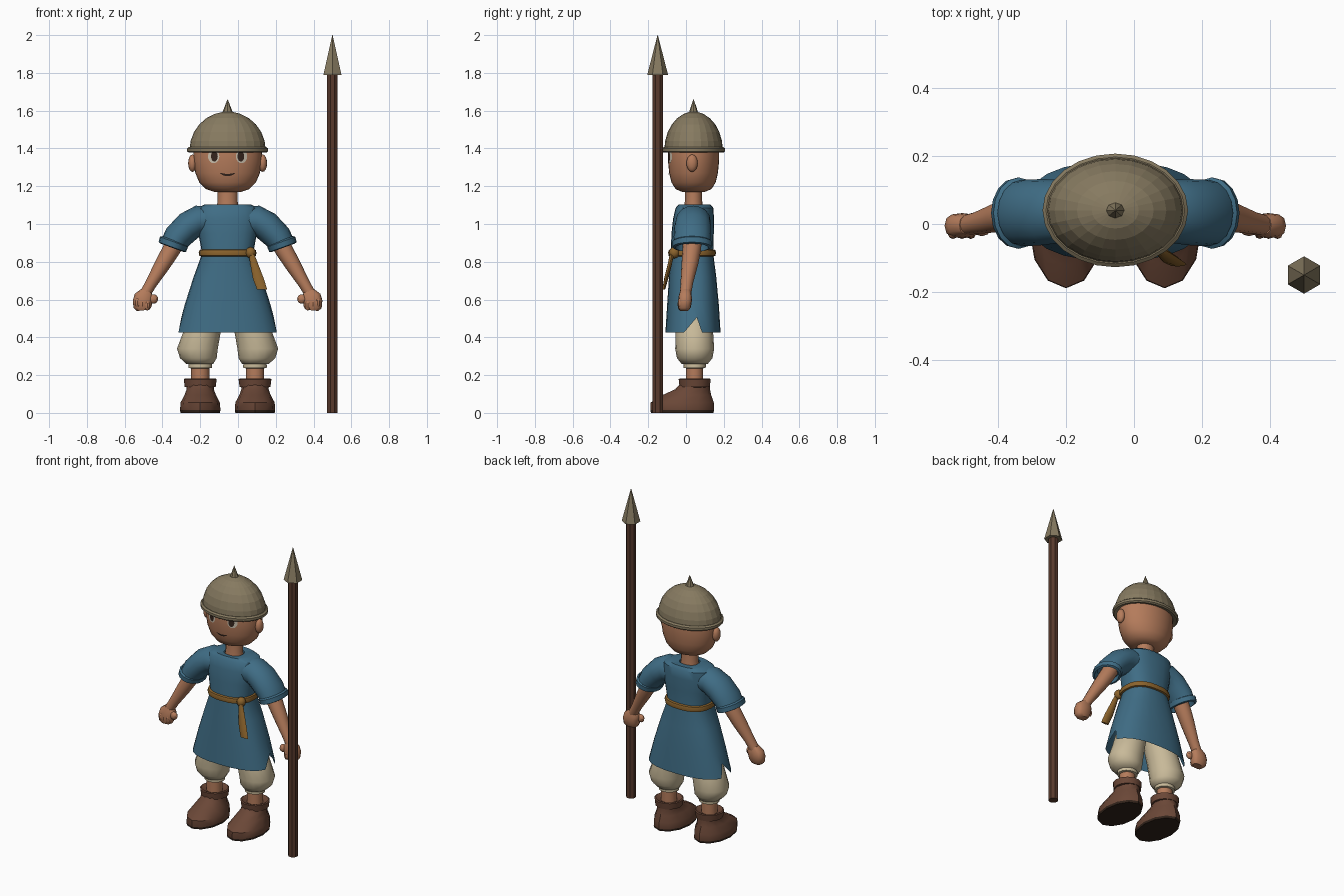
import bpy, bmesh, math
from mathutils import Vector

cube = bpy.data.objects.get("Cube")
if cube:
    bpy.data.objects.remove(cube, do_unlink=True)

CX, CY = -0.055, 0.04   # centre line of the figure


def material(name, r, g, b):
    m = bpy.data.materials.new(name)
    m.use_nodes = True
    m.diffuse_color = (r, g, b, 1)
    node = m.node_tree.nodes["Principled BSDF"]
    node.inputs["Base Color"].default_value = (r, g, b, 1)
    node.inputs["Roughness"].default_value = 0.8
    return m


SKIN = material("skin", 0.46, 0.2, 0.105)
BLUE = material("blue cloth", 0.05, 0.152, 0.235)
METAL = material("dull metal", 0.24, 0.195, 0.118)
WOOD = material("dark wood", 0.098, 0.042, 0.025)
LINEN = material("linen", 0.58, 0.49, 0.32)
OCHRE = material("ochre", 0.26, 0.125, 0.025)
LEATHER = material("leather", 0.145, 0.063, 0.038)
SOLE = material("dark sole", 0.03, 0.016, 0.01)
WHITE = material("eye white", 0.6, 0.53, 0.42)
DARK = material("dark brown", 0.035, 0.018, 0.012)


def finish(name, bm, mats, smooth=40):
    bmesh.ops.recalc_face_normals(bm, faces=bm.faces)
    mesh = bpy.data.meshes.new(name)
    bm.to_mesh(mesh)
    bm.free()
    for m in mats:
        mesh.materials.append(m)
    ob = bpy.data.objects.new(name, mesh)
    bpy.context.collection.objects.link(ob)
    if smooth:
        bpy.ops.object.select_all(action='DESELECT')
        ob.select_set(True)
        bpy.context.view_layer.objects.active = ob
        bpy.ops.object.shade_smooth_by_angle(angle=math.radians(smooth))
    return ob


def power(v, p):
    return math.copysign(abs(v) ** p, v)


def loft_mesh(rings, seg=16, s=1, p=1, caps=(True, True), turn=0.0):
    """Rings are (x, y, z, rx, ry, tilt); x is measured from the centre line."""
    bm = bmesh.new()
    loops = []
    for ring in rings:
        x, y, z, rx, ry = ring[:5]
        t = math.radians(ring[5]) if len(ring) > 5 else 0
        loop = []
        for i in range(seg):
            a = math.tau * i / seg + turn
            u, v = rx * power(math.cos(a), p), ry * power(math.sin(a), p)
            loop.append(bm.verts.new((CX + s * (x + u * math.cos(t)), y + v, z + u * math.sin(t))))
        loops.append(loop)
    for a, b in zip(loops, loops[1:]):
        for i in range(seg):
            j = (i + 1) % seg
            bm.faces.new((a[i], a[j], b[j], b[i]))
    if caps[0]:
        bm.faces.new(loops[0])
    if caps[1]:
        bm.faces.new(loops[-1])
    return bm, loops


def loft(name, rings, mat, smooth=40, **kw):
    return finish(name, loft_mesh(rings, **kw)[0], [mat], smooth)


def blob(name, x, y, z, rx, ry, rz, mat, seg=12):
    bm = bmesh.new()
    bmesh.ops.create_uvsphere(bm, u_segments=seg, v_segments=8, radius=1)
    for v in bm.verts:
        v.co = Vector((CX + x + v.co.x * rx, y + v.co.y * ry, z + v.co.z * rz))
    return finish(name, bm, [mat])


# Head and neck
HEAD = [(1.17, .07, .06), (1.185, .115, .095), (1.22, .15, .117), (1.27, .171, .129),
        (1.33, .181, .135), (1.40, .182, .136), (1.47, .165, .122), (1.53, .12, .09), (1.56, .06, .05)]
loft("head", [(0, CY, z, rx, ry) for z, rx, ry in HEAD], SKIN, seg=32, smooth=60)
loft("neck", [(0, CY, 1.06, .062, .055), (0, CY, 1.12, .053, .046), (0, CY, 1.2, .053, .046)], SKIN)


def face_y(x, z):
    """Front of the head at an offset x and height z."""
    for (z0, a0, b0), (z1, a1, b1) in zip(HEAD, HEAD[1:]):
        if z0 <= z <= z1:
            f = (z - z0) / (z1 - z0)
            a, b = a0 + f * (a1 - a0), b0 + f * (b1 - b0)
            return CY - b * math.sqrt(max(0, 1 - (x / a) ** 2))
    return CY


def decal(name, x, z, rx, rz, lift, mat, bend=0.0):
    """Thin oval laid on the face, optionally bent into a smile."""
    bm = bmesh.new()
    loops = []
    for k in (.01, .5, 1):
        loop = []
        for i in range(20):
            a = math.tau * i / 20
            u = k * math.cos(a)
            px, pz = x + rx * u, z + rz * k * math.sin(a) + bend * u * u
            loop.append(bm.verts.new((CX + px, face_y(px, pz) - lift, pz)))
        loops.append(loop)
    bm.faces.new(loops[0])
    for a, b in zip(loops, loops[1:]):
        for i in range(20):
            bm.faces.new((a[i], a[i - 1], b[i - 1], b[i]))
    ob = finish(name, bm, [mat])
    if sum(f.normal.y for f in ob.data.polygons) > 0:
        ob.data.flip_normals()


decal("mouth", 0, 1.259, .04, .006, .004, DARK, bend=.011)

# Helmet with open underside, rim and spike
dome = [(0, CY, 1.39 + .205 * math.sin(a), .202 * math.cos(a), .155 * math.cos(a))
        for a in [math.radians(d) for d in (0, 14, 28, 42, 56, 70, 82)]]
loft("helmet_dome", dome, METAL, smooth=0, seg=24, caps=(False, True))
loft("helmet_rim", [(0, CY, z, .2 + d, .153 + d) for z, d in
     ((1.385, -.018), (1.378, .006), (1.385, .014), (1.4, .014), (1.408, .004), (1.405, -.018))],
     METAL, seg=24, caps=(False, False))
loft("helmet_spike", [(0, CY, 1.585, .03, .025), (0, CY, 1.61, .02, .018), (0, CY, 1.66, .001, .001)],
     METAL, smooth=0, seg=8)

# Tunic body, with a slit raised at each side of the hem
bm, loops = loft_mesh([(0, CY, 1.1, .06, .052), (0, .045, 1.102, .125, .085), (0, .045, 1.085, .16, .1),
                       (0, .04, 1.03, .17, .108), (0, .035, .95, .155, .112), (0, .032, .86, .138, .112),
                       (0, .032, .83, .14, .114), (0, .035, .72, .18, .125), (0, .037, .57, .228, .137),
                       (0, .037, .425, .268, .146)], seg=24, p=.82, caps=(False, False))
for i in (0, 12):
    v = loops[-1][i]
    v.co.z = .505
    v.co.x += math.copysign(.023, CX - v.co.x)
    v.co.y += .02
finish("tunic", bm, [BLUE])

# Belt with knot and hanging end
loft("belt", [(0, .032, z, .138 + d, .112 + d) for z, d in
     ((.828, 0), (.832, .012), (.848, .015), (.862, .011), (.866, 0))],
     OCHRE, seg=24, p=.82, caps=(False, False))
blob("belt_knot", .122, -.062, .848, .027, .028, .03, OCHRE)
loft("belt_end", [(.122, -.07, .86, .012, .012), (.14, -.085, .79, .021, .011),
                  (.163, -.105, .71, .029, .011), (.183, -.118, .652, .027, .007)], OCHRE, seg=8)

for s, side in ((1, "left"), (-1, "right")):
    # Face parts
    blob(side + "_ear", s * .186, .032, 1.322, .023, .03, .046, SKIN)
    decal(side + "_eye", s * .074, 1.358, .03, .036, .003, WHITE)
    decal(side + "_iris", s * .07, 1.358, .018, .027, .006, DARK)

    # Sleeve and rolled cuff
    loft(side + "_sleeve", [(.09, .04, 1.02, .075, .085, 88), (.155, .038, 1.018, .08, .092, 80),
                            (.21, .035, .985, .08, .097, 58), (.26, .033, .935, .076, .098, 34),
                            (.285, .032, .895, .07, .096, 20)],
         BLUE, smooth=60, s=s, caps=(True, False))
    loft(side + "_sleeve_cuff", [(.28, .032, .912, .07, .094, 20), (.284, .032, .905, .079, .105, 20),
                                 (.293, .032, .878, .077, .103, 20), (.294, .032, .874, .065, .088, 20),
                                 (.28, .032, .912, .06, .08, 22)], BLUE, s=s, caps=(False, True))

    # Arm and fist
    loft(side + "_arm", [(.26, .035, .93, .048, .05, 28), (.3, .03, .86, .047, .049, 30),
                         (.345, .02, .785, .042, .044, 31), (.405, .004, .685, .031, .033, 31),
                         (.44, -.003, .625, .029, .03, 31)], SKIN, smooth=60, s=s, seg=12)
    loft(side + "_hand", [(.43, -.003, .645, .03, .028, 20), (.442, -.004, .622, .05, .034, 10),
                          (.45, -.005, .595, .052, .037, 0), (.45, -.008, .56, .048, .034, -6),
                          (.446, -.01, .543, .034, .024, -6)], SKIN, s=s, p=.75, seg=12, smooth=50)
    blob(side + "_thumb", s * .393, -.018, .603, .025, .018, .025, SKIN, seg=8)
    for k in range(3):
        blob(side + "_finger", s * (.425 + .026 * k), -.03, .57 + .006 * k, .015, .014, .028, SKIN, seg=8)

    # Puffed trouser leg and its band
    loft(side + "_trouser_leg", [(.075, .04, .62, .075, .085), (.11, .04, .52, .095, .095),
                                 (.138, .044, .42, .1, .1), (.16, .046, .34, .108, .103),
                                 (.155, .046, .29, .097, .094), (.147, .046, .258, .07, .068)],
         LINEN, smooth=60, s=s)
    loft(side + "_trouser_band", [(.145, .046, .262, .06, .058), (.145, .046, .252, .063, .06),
                                  (.145, .046, .238, .062, .058), (.145, .046, .236, .048, .045)],
         LINEN, s=s)

    # Shin
    loft(side + "_shin", [(.145, .045, .15, .048, .046), (.145, .045, .25, .048, .046)], SKIN, s=s)

    # Boot with a dark underside
    bm, _ = loft_mesh([(.145, -.02, 0, .104, .165), (.145, -.02, .014, .107, .169),
                       (.145, -.02, .055, .104, .167), (.145, .005, .095, .083, .128),
                       (.145, .035, .125, .072, .092), (.145, .045, .15, .072, .08)],
                      seg=12, s=s, turn=math.pi / 6)
    for f in bm.faces:
        f.material_index = 1 if f.calc_center_median().z < .012 else 0
    finish(side + "_boot", bm, [LEATHER, SOLE])
    loft(side + "_boot_cuff", [(.145, .046, .135, .07, .07), (.145, .046, .138, .082, .082),
                               (.145, .046, .178, .087, .087), (.145, .046, .182, .08, .08),
                               (.145, .046, .165, .045, .045)], LEATHER, s=s, seg=14)

# Spear
SX = .5 - CX
loft("spear_shaft", [(SX, -.15, 0, .03, .03), (SX, -.15, 1.8, .03, .03)], WOOD, smooth=0, seg=8,
     turn=math.pi / 8)
loft("spear_head", [(SX, -.15, 1.79, .055, .055), (SX, -.15, 2, .001, .001)], METAL, smooth=0, seg=6,
     turn=math.pi / 6)
